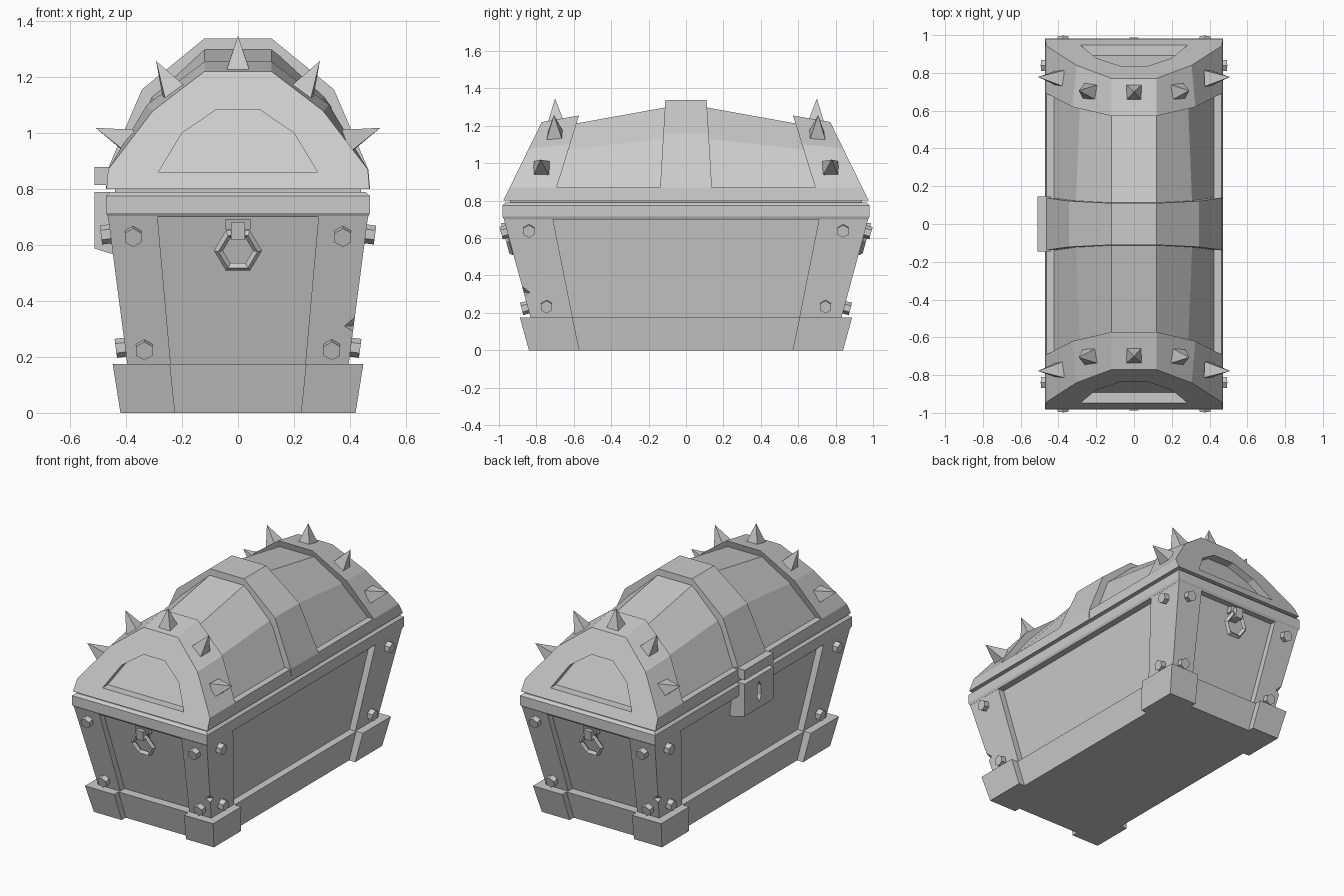
import bpy, bmesh
from math import radians
from mathutils import Vector, Matrix

if "Cube" in bpy.data.objects:
    bpy.data.objects.remove(bpy.data.objects["Cube"])


def finish(name, bm, mirror=(False, False)):
    bmesh.ops.recalc_face_normals(bm, faces=bm.faces)
    me = bpy.data.meshes.new(name)
    bm.to_mesh(me)
    bm.free()
    ob = bpy.data.objects.new(name, me)
    bpy.context.collection.objects.link(ob)
    if any(mirror):
        m = ob.modifiers.new("mirror", 'MIRROR')
        m.use_axis = (mirror[0], mirror[1], False)
        m.use_mirror_merge = False
    return ob


def loft(name, loops, mirror=(False, False)):
    """Skin matching closed loops and cap both ends."""
    bm = bmesh.new()
    rows = [[bm.verts.new(p) for p in loop] for loop in loops]
    n = len(rows[0])
    for a, b in zip(rows, rows[1:]):
        for i in range(n):
            j = (i + 1) % n
            bm.faces.new((a[i], a[j], b[j], b[i]))
    bm.faces.new(rows[0])
    bm.faces.new(rows[-1])
    return finish(name, bm, mirror)


def rect(x0, x1, y0, y1, z):
    return [(x0, y0, z), (x1, y0, z), (x1, y1, z), (x0, y1, z)]


def slab(x, y, z):
    return rect(-x, x, -y, y, z)


def peg(bm, pos, normal, r1, r2, depth, seg, spin=0, scale=(1, 1, 1)):
    """Cone or prism standing on pos along normal."""
    nv = Vector(normal).normalized()
    mat = (Matrix.Translation(Vector(pos) + nv * depth / 2)
           @ nv.to_track_quat('Z', 'Y').to_matrix().to_4x4()
           @ Matrix.Diagonal((*scale, 1)) @ Matrix.Rotation(radians(spin), 4, 'Z'))
    bmesh.ops.create_cone(bm, cap_ends=True, segments=seg, radius1=r1,
                          radius2=r2, depth=depth, matrix=mat)


def cut(ob, cutter):
    cutter.hide_render = True
    cutter.hide_viewport = True
    m = ob.modifiers.new("cut", 'BOOLEAN')
    m.operation = 'DIFFERENCE'
    m.solver = 'EXACT'
    m.object = cutter


def lean(half, y0, k, side=1):
    """Half outline in x,z mirrored to a loop whose y leans inward with height."""
    pts = half + [(-x, z) for x, z in reversed(half)]
    return [(x, side * (y0 - k * (z - .81)), z) for x, z in pts]


def arch(top, w, mid):
    return [(w, .80), (w - .006, .87), (mid, .81 + (top - .81) * .655), (.12, top)]


BOTH = (True, True)

# Body: tapered core, base board, top rim, dark seam filler
loft("body_core", [slab(.335, .745, .02), slab(.425, .937, .71)])
loft("base_board", [slab(.378, .80, 0), slab(.402, .845, .175)])
loft("top_rim", [slab(.465, .972, .70), slab(.472, .982, .715),
                 slab(.472, .982, .775), slab(.455, .965, .79)])
loft("lid_seam", [slab(.44, .94, .77), slab(.44, .94, .82)])

# Corner posts with two small chips, and feet
posts = loft("corner_posts", [rect(.24, .395, .605, .83, .17),
                              rect(.288, .465, .712, .975, .705)], BOTH)
bm = bmesh.new()
for s in (1, -1):
    peg(bm, (s * .425 - .1, -s * .88 - .1, .31), (1, 1, 0), .04, .04, .283, 4)
cut(posts, finish("chip_cutter", bm))
loft("feet", [rect(.225, .42, .57, .84, 0), rect(.243, .448, .607, .888, .175)], BOTH)

# Hexagonal bolts
bm = bmesh.new()
for x, y, z in ((.375, .955, .635), (.335, .845, .23)):
    peg(bm, (x, y, z), (0, 1, -.27), .034, .034, .035, 6)
for x, y, z in ((.455, .84, .64), (.402, .745, .235)):
    peg(bm, (x, y, z), (1, 0, -.13), .034, .034, .035, 6)
finish("bolts", bm, BOTH)

# Lid: lower rail, recessed shell, centre band
loft("lid_rail", [slab(.47, .76, .80), slab(.464, .76, .87)])
low, high = arch(1.205, .43, .285), arch(1.318, .43, .312)
loft("lid_shell", [lean(low, .75, .31, -1), lean(high, 0, 0), lean(low, .75, .31)])
band = arch(1.338, .472, .343)
loft("lid_centre_band", [lean(band, .142, .06, -1), lean(band, .142, .06)])

# Lid end bands with a recessed end panel
panel = [(.285, .86), (.275, .876), (.20, 1.0), (.075, 1.085)]
loft("lid_end_bands", [lean(arch(1.255, .47, .325), .71, .31),
                       lean(arch(1.22, .47, .305), .972, .49),
                       lean(panel, .972, .49), lean(panel, .917, .49)], (False, True))

# Spikes on the end bands
bm = bmesh.new()
for s in (-1, 1):
    peg(bm, (0, s * .695, 1.222), (0, s * .04, 1), .06, 0, .125, 4, 45)
    for t in (-1, 1):
        peg(bm, (t * .228, s * .70, 1.145), (t * .5, s * .05, .87), .06, 0, .13, 4, 45)
        peg(bm, (t * .388, s * .772, .972), (t * .93, s * .05, .36), .06, 0, .13, 4, 45)
finish("spikes", bm)

# Latch with keyhole on the left side
loft("latch_upper", [rect(-.512, -.44, -.145, .145, .815),
                     rect(-.512, -.44, -.145, .145, .878)])
latch = loft("latch_lower", [rect(-.44, -.40, -.145, .145, .565),
                             rect(-.512, -.40, -.145, .145, .587),
                             rect(-.512, -.40, -.145, .145, .79)])
bm = bmesh.new()
peg(bm, (-.475, 0, .69), (-1, 0, 0), .065, .065, .08, 6, 0, (.33, 1, 1))
cut(latch, finish("keyhole_cutter", bm))

# Ring handles and their hangers on both ends
bpy.ops.mesh.primitive_torus_add(major_segments=6, minor_segments=4, major_radius=.07,
                                 minor_radius=.016, location=(0, -.945, .58),
                                 rotation=(radians(105), 0, 0))
ring = bpy.context.object
ring.name = "ring_handles"
bpy.ops.object.transform_apply(location=True, rotation=True, scale=True)
mm = ring.modifiers.new("mirror", 'MIRROR')
mm.use_axis = (False, True, False)
loft("hanger_plates", [rect(-.045, .045, .88, .955, .655),
                       rect(-.045, .045, .88, .965, .692)], (False, True))
loft("hanger_clasps", [rect(-.025, .025, .89, .978, .618),
                       rect(-.025, .025, .89, .988, .68)], (False, True))
